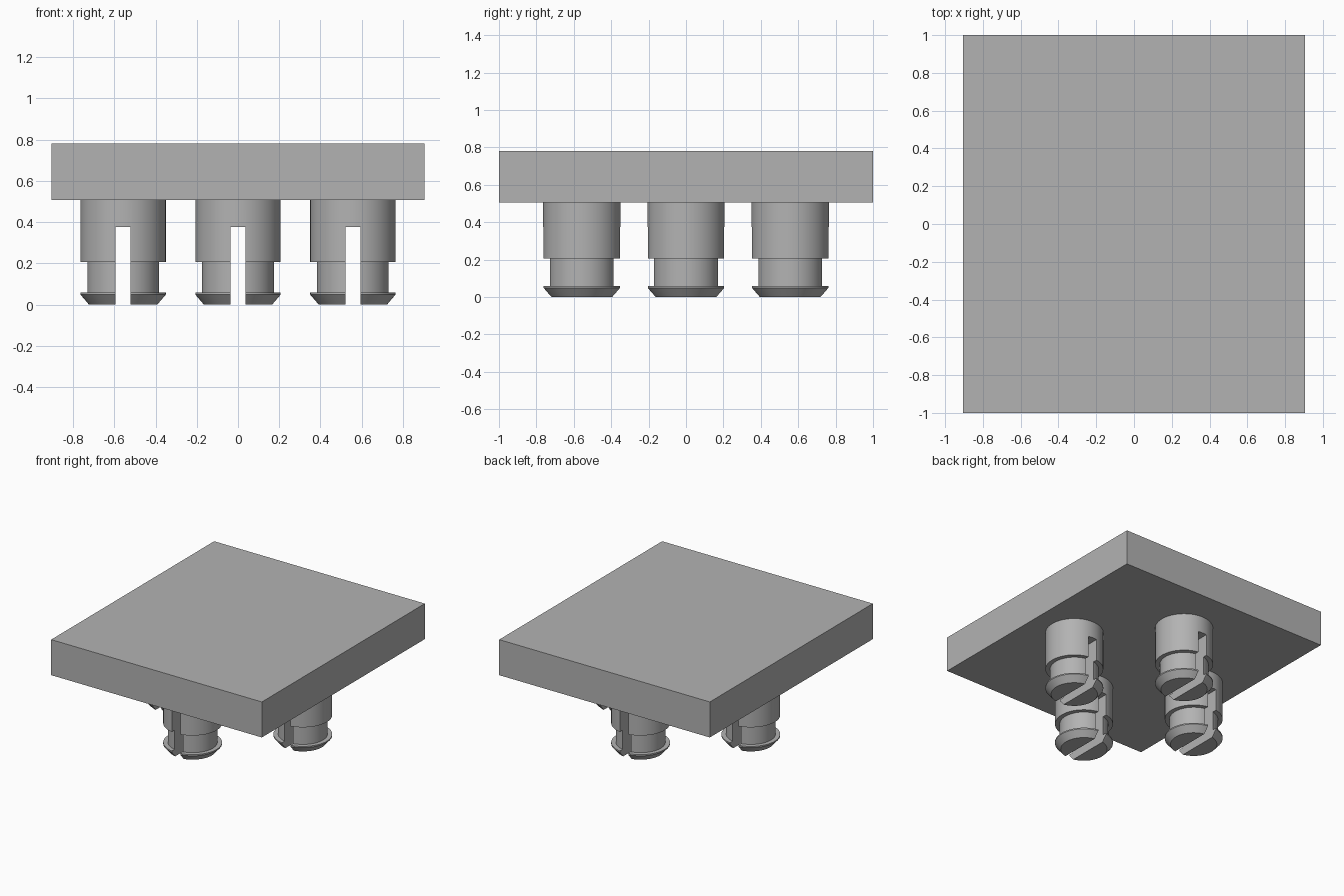
import bpy, bmesh, math

if "Cube" in bpy.data.objects:
    bpy.data.objects.remove(bpy.data.objects["Cube"])

grey = bpy.data.materials.new("light_grey")
grey.diffuse_color = (0.45, 0.45, 0.45, 1)
grey.use_nodes = True
grey.node_tree.nodes["Principled BSDF"].inputs["Base Color"].default_value = grey.diffuse_color

PLATE_BOTTOM, PLATE_TOP = 0.506, 0.782
PIN_OFFSET = 0.557


def box(name, size, centre):
    bpy.ops.mesh.primitive_cube_add(size=1, location=centre)
    ob = bpy.context.object
    ob.name = name
    ob.scale = size
    bpy.ops.object.transform_apply(location=False, rotation=False, scale=True)
    return ob


def lathe(name, profile, sides=64):
    """Spin a closed (radius, z) profile around the z axis."""
    bm = bmesh.new()
    verts = [bm.verts.new((r, 0, z)) for r, z in profile]
    edges = [bm.edges.new(pair) for pair in zip(verts, verts[1:])]
    bmesh.ops.spin(bm, geom=verts + edges, axis=(0, 0, 1), cent=(0, 0, 0),
                   steps=sides, angle=2 * math.pi)
    bmesh.ops.remove_doubles(bm, verts=bm.verts, dist=1e-4)
    bmesh.ops.recalc_face_normals(bm, faces=bm.faces)
    mesh = bpy.data.meshes.new(name)
    bm.to_mesh(mesh)
    bm.free()
    ob = bpy.data.objects.new(name, mesh)
    bpy.context.collection.objects.link(ob)
    return ob


# Base plate
plate = box("plate", (1.81, 2.0, PLATE_TOP - PLATE_BOTTOM),
            (0, 0, (PLATE_TOP + PLATE_BOTTOM) / 2))
plate.data.materials.append(grey)

# Snap pin: shoulder, narrower neck, chamfered lip
pin = lathe("snap_pin_right", [
    (0, 0), (0.166, 0), (0.207, 0.048), (0.207, 0.058), (0.174, 0.058),
    (0.174, 0.206), (0.207, 0.206), (0.207, PLATE_BOTTOM), (0, PLATE_BOTTOM)])
pin.data.materials.append(grey)

# Slot through the pin along y
cutter = box("slot_cutter", (0.073, 1, 0.575), (0, 0, 0.0875))
cutter.hide_render = True
cut = pin.modifiers.new("slot", 'BOOLEAN')
cut.operation, cut.solver, cut.object = 'DIFFERENCE', 'EXACT', cutter
bpy.ops.object.select_all(action='DESELECT')
pin.select_set(True)
bpy.context.view_layer.objects.active = pin
bpy.ops.object.modifier_apply(modifier=cut.name)
bpy.data.objects.remove(cutter)
bpy.ops.object.shade_smooth_by_angle(angle=math.radians(30))

# Four pins in a diamond, slots all parallel
pin.location = (PIN_OFFSET, 0, 0)
for name, x, y in (("left", -1, 0), ("front", 0, -1), ("back", 0, 1)):
    copy = pin.copy()
    copy.name = "snap_pin_" + name
    copy.location = (x * PIN_OFFSET, y * PIN_OFFSET, 0)
    bpy.context.collection.objects.link(copy)
